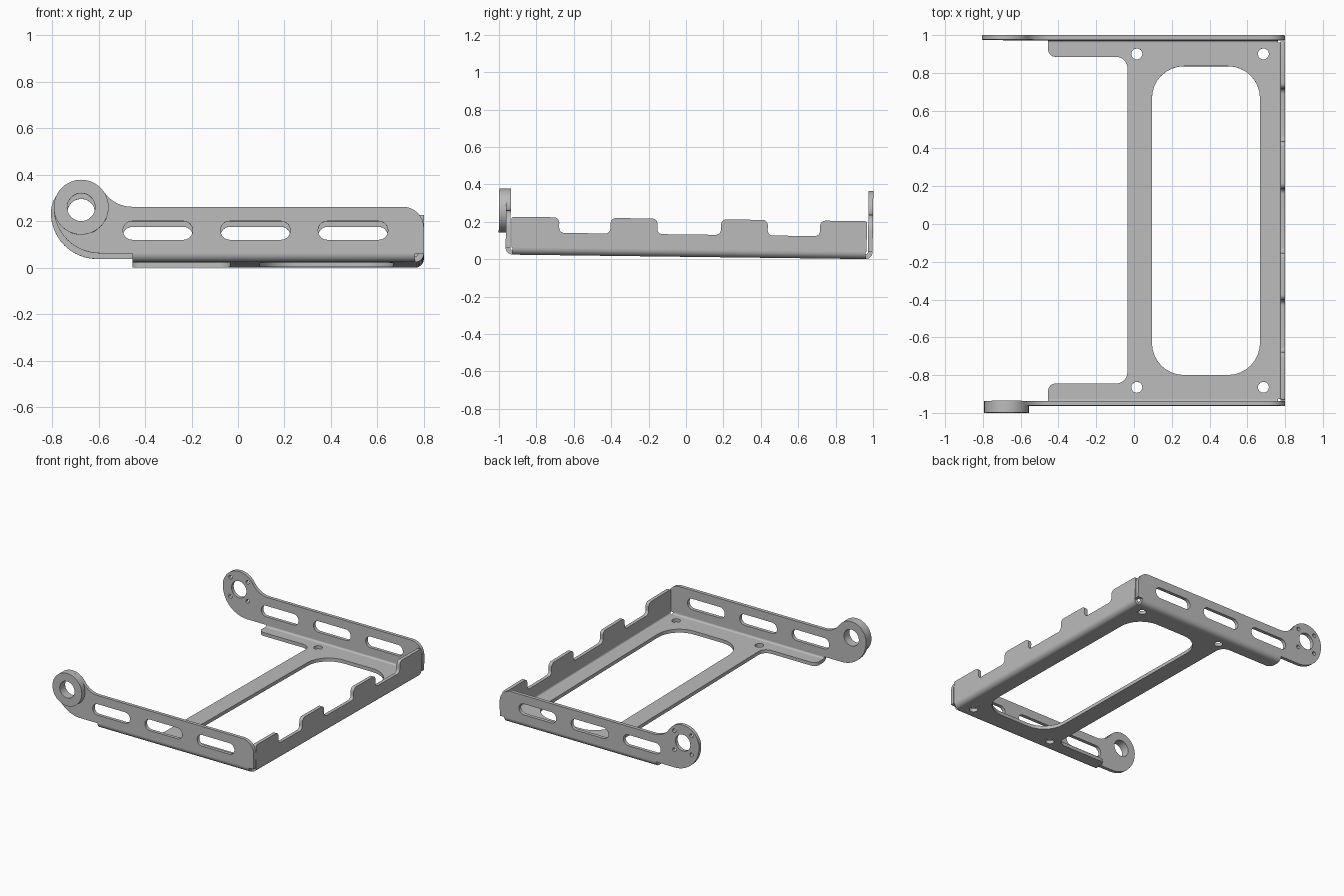
import bpy, bmesh
from math import cos, sin, pi, sqrt, atan2, tan, radians
from mathutils import Matrix, Vector

cube = bpy.data.objects.get("Cube")
if cube:
    bpy.data.objects.remove(cube, do_unlink=True)

GREY = (0.5, 0.5, 0.5, 1)
mat = bpy.data.materials.new("grey_sheet_metal")
mat.use_nodes = True
mat.diffuse_color = GREY
mat.node_tree.nodes["Principled BSDF"].inputs["Base Color"].default_value = GREY

# The whole bracket leans slightly down towards the back
TILT = Matrix.Rotation(-0.0125, 4, 'X')
PLANES = {
    'X': Matrix(((0, 0, 1, 0), (1, 0, 0, 0), (0, 1, 0, 0), (0, 0, 0, 1))),
    'Y': Matrix(((1, 0, 0, 0), (0, 0, 1, 0), (0, 1, 0, 0), (0, 0, 0, 1))),
    'Z': Matrix.Identity(4),
}
parts = []


def arc(cx, cy, r, a0, a1, n=12):
    """Points on an arc, angles in degrees."""
    angles = [radians(a0 + (a1 - a0) * i / n) for i in range(n + 1)]
    return [(cx + r * cos(a), cy + r * sin(a)) for a in angles]


def circle(cx, cy, r, n=32):
    return arc(cx, cy, r, 0, 360, n)[:-1]


def rounded(corners, n=8):
    """Polygon from (x, y, radius) corners, each filleted."""
    out = []
    for i, (x, y, r) in enumerate(corners):
        p = Vector((x, y))
        if r == 0:
            out.append((x, y))
            continue
        a = (Vector(corners[i - 1][:2]) - p).normalized()
        b = (Vector(corners[(i + 1) % len(corners)][:2]) - p).normalized()
        half = a.angle(b) / 2
        c = p + (a + b).normalized() * (r / sin(half))
        s, e = p + a * (r / tan(half)) - c, p + b * (r / tan(half)) - c
        a0 = atan2(s.y, s.x)
        sweep = (atan2(e.y, e.x) - a0 + pi) % (2 * pi) - pi
        for k in range(n + 1):
            t = a0 + sweep * k / n
            out.append((c.x + r * cos(t), c.y + r * sin(t)))
    return out


def box(x0, x1, y0, y1, r):
    return rounded([(x0, y0, r), (x1, y0, r), (x1, y1, r), (x0, y1, r)])


def sheet(name, loops, axis, lo, hi):
    """Outline with holes, extruded along an axis from lo to hi."""
    cu = bpy.data.curves.new(name, 'CURVE')
    cu.dimensions = '2D'
    cu.fill_mode = 'BOTH'
    cu.extrude = (hi - lo) / 2
    for loop in loops:
        sp = cu.splines.new('POLY')
        sp.points.add(len(loop) - 1)
        for pt, (u, v) in zip(sp.points, loop):
            pt.co = (u, v, 0, 1)
        sp.use_cyclic_u = True
    tmp = bpy.data.objects.new(name + "_outline", cu)
    bpy.context.collection.objects.link(tmp)
    bpy.context.view_layer.update()
    deps = bpy.context.evaluated_depsgraph_get()
    me = bpy.data.meshes.new_from_object(tmp.evaluated_get(deps))
    bpy.data.objects.remove(tmp, do_unlink=True)
    me.transform(TILT @ PLANES[axis] @ Matrix.Translation((0, 0, (lo + hi) / 2)))
    bm = bmesh.new()
    bm.from_mesh(me)
    bmesh.ops.remove_doubles(bm, verts=bm.verts, dist=0.00005)
    bmesh.ops.recalc_face_normals(bm, faces=bm.faces)
    bm.to_mesh(me)
    bm.free()
    me.materials.clear()
    me.materials.append(mat)
    ob = bpy.data.objects.new(name, me)
    bpy.context.collection.objects.link(ob)
    parts.append(ob)


T = 0.025                         # sheet thickness
R = 0.0375                        # outer bend radius
BASE = 0.0125                     # underside of the plate
FOLD = BASE + R                   # height where the bends end
FRONT, BACK, END = -0.965, 0.997, 0.8
TAIL = -0.455
PIVOT = (-0.675, 0.248)
flat_y0, flat_y1, flat_x1 = FRONT + R, BACK - R, END - R

# Base plate with large opening and four screw holes
plate = rounded([
    (TAIL, flat_y0, 0), (flat_x1, flat_y0, 0), (flat_x1, flat_y1, 0), (TAIL, flat_y1, 0),
    (TAIL, 0.885, 0.04), (-0.035, 0.885, 0.06), (-0.035, -0.845, 0.06), (TAIL, -0.845, 0.04)])
holes = [circle(x, y, 0.029, 24) for x in (0.015, 0.685) for y in (-0.865, 0.9)]
sheet("base_plate", [plate, box(0.095, 0.667, -0.8, 0.835, 0.17)] + holes, 'Z', BASE, BASE + T)


# Quarter-round bends joining the plate to the upright sides
def bend(name, c, a0, a1, axis, lo, hi):
    profile = arc(c, FOLD, R, a0, a1, 8) + arc(c, FOLD, R - T, a1, a0, 8)
    sheet(name, [profile], axis, lo, hi)


bend("front_bend", flat_y0, 180, 270, 'X', TAIL, flat_x1)
bend("back_bend", flat_y1, 270, 360, 'X', TAIL, flat_x1)
bend("end_bend", flat_x1, 270, 360, 'Y', flat_y0, flat_y1)


# Side arms: rounded pivot lobe blending into a slotted flange
def arm(name, lobe, lo, hi, extra):
    px, pz = PIVOT
    top, blend = 0.25, 0.15
    dz = top + blend - pz
    dx = sqrt((lobe + blend) ** 2 - dz ** 2)
    neck = atan2(dz, dx) * 180 / pi
    belly = pz - FOLD
    outline = rounded([(END, FOLD, 0), (END, top, 0.09), (0, top, 0)])
    outline += arc(px + dx, top + blend, blend, 270, 180 + neck)
    outline += arc(px, pz, lobe, neck, 180, 24)[1:]
    outline += arc(px - lobe + belly, pz, belly, 180, 270, 16)[1:]
    slots = [box(x, x + 0.3, 0.108, 0.188, 0.0395) for x in (-0.495, -0.075, 0.345)]
    sheet(name, [outline, circle(px, pz, 0.06)] + slots + extra, 'Y', lo, hi)


screws = [circle(x, z, 0.014, 16) for x, z in arc(*PIVOT, 0.098, 45, 315, 3)]
arm("front_arm", 0.118, FRONT, FRONT + T, [])
arm("back_arm", 0.13, BACK - T, BACK, screws)

# Spacer ring on the front pivot
sheet("pivot_ring", [circle(*PIVOT, 0.118, 48), circle(*PIVOT, 0.06)], 'Y', -1.003, FRONT)

# End wall with three notches in its top edge
y0, y1, high, low, r = -0.935, 0.965, 0.215, 0.132, 0.028
edge = [(y1, FOLD, 0), (y1, high, 0.01)]
for a, b in ((0.435, 0.715), (-0.155, 0.185), (-0.68, -0.405)):
    edge += [(b, high, r), (b, low, r), (a, low, r), (a, high, r)]
edge += [(y0, high, 0.01), (y0, FOLD, 0)]
sheet("end_wall", [rounded(edge)], 'X', END - T, END)

# Smooth the curves, keep the sheet edges sharp
bpy.ops.object.select_all(action='DESELECT')
for ob in parts:
    ob.select_set(True)
bpy.context.view_layer.objects.active = parts[0]
bpy.ops.object.shade_smooth_by_angle(angle=radians(30))
